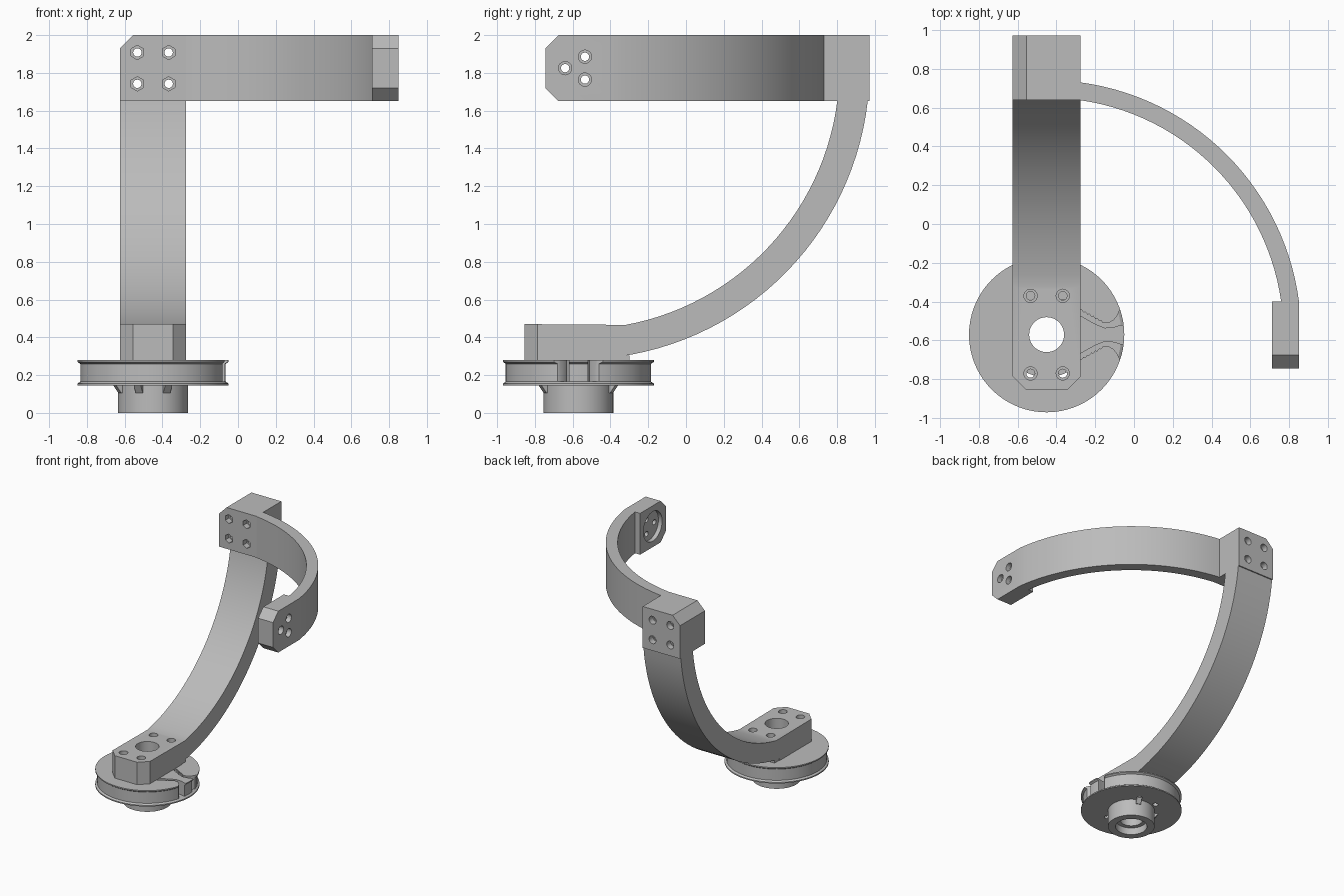
import bpy, bmesh, math
from mathutils import Vector, Matrix

cube = bpy.data.objects.get("Cube")
if cube:
    bpy.data.objects.remove(cube, do_unlink=True)

grey = bpy.data.materials.new("plain grey")
grey.use_nodes = True
grey.diffuse_color = (0.5, 0.5, 0.5, 1)
grey.node_tree.nodes["Principled BSDF"].inputs["Base Color"].default_value = (0.5, 0.5, 0.5, 1)

PX, PY, PZ = -0.45, -0.57, 1.825   # yaw axis position and tilt axis height
LEFT, RIGHT = -0.625, -0.275       # sides of the lower arm
LOW, HIGH = 1.65, 2.0              # bottom and top of the upper arm


def make_object(name, bm):
    bmesh.ops.recalc_face_normals(bm, faces=bm.faces)
    mesh = bpy.data.meshes.new(name)
    bm.to_mesh(mesh)
    bm.free()
    mesh.materials.append(grey)
    obj = bpy.data.objects.new(name, mesh)
    bpy.context.collection.objects.link(obj)
    return obj


def prism(points, shift):
    """Extrude a flat outline of 3D points."""
    bm = bmesh.new()
    face = bm.faces.new([bm.verts.new(p) for p in points])
    out = bmesh.ops.extrude_face_region(bm, geom=[face])
    verts = [g for g in out["geom"] if isinstance(g, bmesh.types.BMVert)]
    bmesh.ops.translate(bm, verts=verts, vec=shift)
    return bm


def chamfer(bm, rule, size=0.07):
    edges = [e for e in bm.edges if all(rule(v.co) for v in e.verts)]
    bmesh.ops.bevel(bm, geom=edges, offset=size, segments=1, affect='EDGES')


def arc(cx, cy, r, start, end, n=28):
    return [(cx + r * math.cos(start + (end - start) * i / n),
             cy + r * math.sin(start + (end - start) * i / n)) for i in range(n + 1)]


def near(a, b):
    return abs(a - b) < 0.002


def cut(obj, cutter):
    mod = obj.modifiers.new("cut", 'BOOLEAN')
    mod.operation = 'DIFFERENCE'
    mod.solver = 'EXACT'
    mod.object = cutter
    bpy.context.view_layer.objects.active = obj
    bpy.ops.object.modifier_apply(modifier=mod.name)
    bpy.data.objects.remove(cutter, do_unlink=True)


def drill(obj, start, end, radius, sides=24):
    a, b = Vector(start), Vector(end)
    bm = bmesh.new()
    turn = (b - a).to_track_quat('Z', 'Y').to_matrix().to_4x4()
    bmesh.ops.create_cone(bm, cap_ends=True, segments=sides, radius1=radius, radius2=radius,
                          depth=(b - a).length, matrix=Matrix.Translation((a + b) / 2) @ turn)
    cut(obj, make_object("cutter", bm))


def smooth(obj):
    bpy.ops.object.select_all(action='DESELECT')
    obj.select_set(True)
    bpy.context.view_layer.objects.active = obj
    bpy.ops.object.shade_smooth_by_angle(angle=math.radians(25))


# Lower arm: foot block and quarter arc drawn from the side
R_OUT, R_IN = 1.542, 1.382
outline = [(-0.855, 0.28), (-0.36, 0.28)]
outline += arc(PY, PZ, R_OUT, -math.acos(0.21 / R_OUT), -math.asin(0.175 / R_OUT))
outline += arc(PY, PZ, R_IN, -math.asin(0.175 / R_IN), -math.acos(0.25 / R_IN))
outline += [(-0.855, 0.47)]
bm = prism([(LEFT, y, z) for y, z in outline], (RIGHT - LEFT, 0, 0))
# chamfer the upright front corners
edges = [e for e in bm.edges if all(near(v.co.y, -0.855) for v in e.verts)
         and near(e.verts[0].co.x, e.verts[1].co.x)]
bmesh.ops.bevel(bm, geom=edges, offset=0.07, segments=1, affect='EDGES')
lower_arm = make_object("lower_arm", bm)

# Small pad under the root of the arc
bm = bmesh.new()
bmesh.ops.create_cube(bm, size=1, matrix=Matrix.Translation((PX, -0.345, 0.2925))
                      @ Matrix.Diagonal((0.34, 0.09, 0.025, 1)))
make_object("arm_pad", bm)

# Upper arm: corner block, quarter arc and end block drawn from above
R_OUT, R_IN = 1.311, 1.22
outline = [(LEFT, 0.64), (RIGHT, 0.64)]
outline += arc(PX, PY, R_IN, math.acos(0.175 / R_IN), math.asin(0.17 / R_IN))
outline += [(0.71, -0.4), (0.71, -0.745), (0.85, -0.745)]
outline += arc(PX, PY, R_OUT, math.asin(0.17 / R_OUT), math.acos(0.175 / R_OUT))
outline += [(RIGHT, 0.972), (LEFT, 0.972)]
bm = prism([(x, y, LOW) for x, y in outline], (0, 0, HIGH - LOW))
chamfer(bm, lambda c: near(c.x, LEFT) and near(c.z, HIGH))
for level in (LOW, HIGH):
    chamfer(bm, lambda c: near(c.y, -0.745) and near(c.z, level))
upper_arm = make_object("upper_arm", bm)

# Corner block bolt holes with hex pockets in front and round ones behind
for x in (PX - 0.083, PX + 0.083):
    for z in (PZ - 0.083, PZ + 0.083):
        drill(upper_arm, (x, 0.5, z), (x, 1.1, z), 0.022)
        drill(upper_arm, (x, 0.5, z), (x, 0.69, z), 0.038, 6)
        drill(upper_arm, (x, 0.92, z), (x, 1.1, z), 0.033)

# End block: round motor seat inside, three bolt holes through
drill(upper_arm, (0.6, PY, PZ), (0.745, PY, PZ), 0.125, 48)
for k in range(3):
    a = math.pi + k * math.tau / 3
    y, z = PY + 0.07 * math.cos(a), PZ + 0.07 * math.sin(a)
    drill(upper_arm, (0.6, y, z), (1, y, z), 0.022)
    drill(upper_arm, (0.81, y, z), (1, y, z), 0.035)

# Pulley with flanged rim and hub, lathed about the yaw axis
profile = [(0.125, 0), (0.185, 0), (0.185, 0.145), (0.4, 0.145), (0.4, 0.155), (0.385, 0.165),
           (0.385, 0.26), (0.4, 0.27), (0.4, 0.28), (0.09, 0.28), (0.09, 0.06), (0.125, 0.06)]
bm = bmesh.new()
verts = [bm.verts.new((PX + r, PY, z)) for r, z in profile]
ring = [bm.edges.new((verts[i - 1], v)) for i, v in enumerate(verts)]
bmesh.ops.spin(bm, geom=verts + ring, cent=(PX, PY, 0), axis=(0, 0, 1),
               angle=math.tau, steps=72, use_duplicate=False)
bmesh.ops.remove_doubles(bm, verts=bm.verts, dist=0.0005)
pulley = make_object("pulley", bm)

# Belt slots: toothed outer wall, smooth inner wall, flaring out at the rim
for side in (1, -1):
    wall = []
    for i in range(13):
        t = i / 12
        wall.append((-0.28 + 0.12 * t, 0.125 - 0.065 * t + 0.008 * (i % 2)))
    wall += [(-0.13, 0.06), (-0.105, 0.075), (-0.085, 0.1), (-0.072, 0.13), (-0.03, 0.14)]
    wall += [(-0.03, 0.05), (-0.07, 0.05), (-0.1, 0.04), (-0.15, 0.035), (-0.2, 0.055), (-0.28, 0.1)]
    bm = prism([(x, PY + side * y, 0.165) for x, y in wall], (0, 0, 0.2))
    cut(pulley, make_object("cutter", bm))

# Foot bolt holes and central bore through arm and pulley
drill(lower_arm, (PX, PY, 0.2), (PX, PY, 0.6), 0.09, 48)
for x in (PX - 0.083, PX + 0.083):
    for y in (PY - 0.2, PY + 0.2):
        drill(lower_arm, (x, y, 0.2), (x, y, 0.6), 0.022)
        drill(lower_arm, (x, y, 0.42), (x, y, 0.6), 0.034)
        drill(pulley, (x, y, 0.1), (x, y, 0.35), 0.022)

# Small gussets between hub and pulley
for degrees in (67.5, -67.5, -112.5, 157.5, 202.5):
    corners = [(0.175, 0.105), (0.19, 0.105), (0.22, 0.147), (0.175, 0.147)]
    bm = prism([(r, -0.02, z) for r, z in corners], (0, 0.04, 0))
    bm.transform(Matrix.Translation((PX, PY, 0)) @ Matrix.Rotation(math.radians(degrees), 4, 'Z'))
    make_object("hub_gusset", bm)

for part in (lower_arm, upper_arm, pulley):
    smooth(part)
